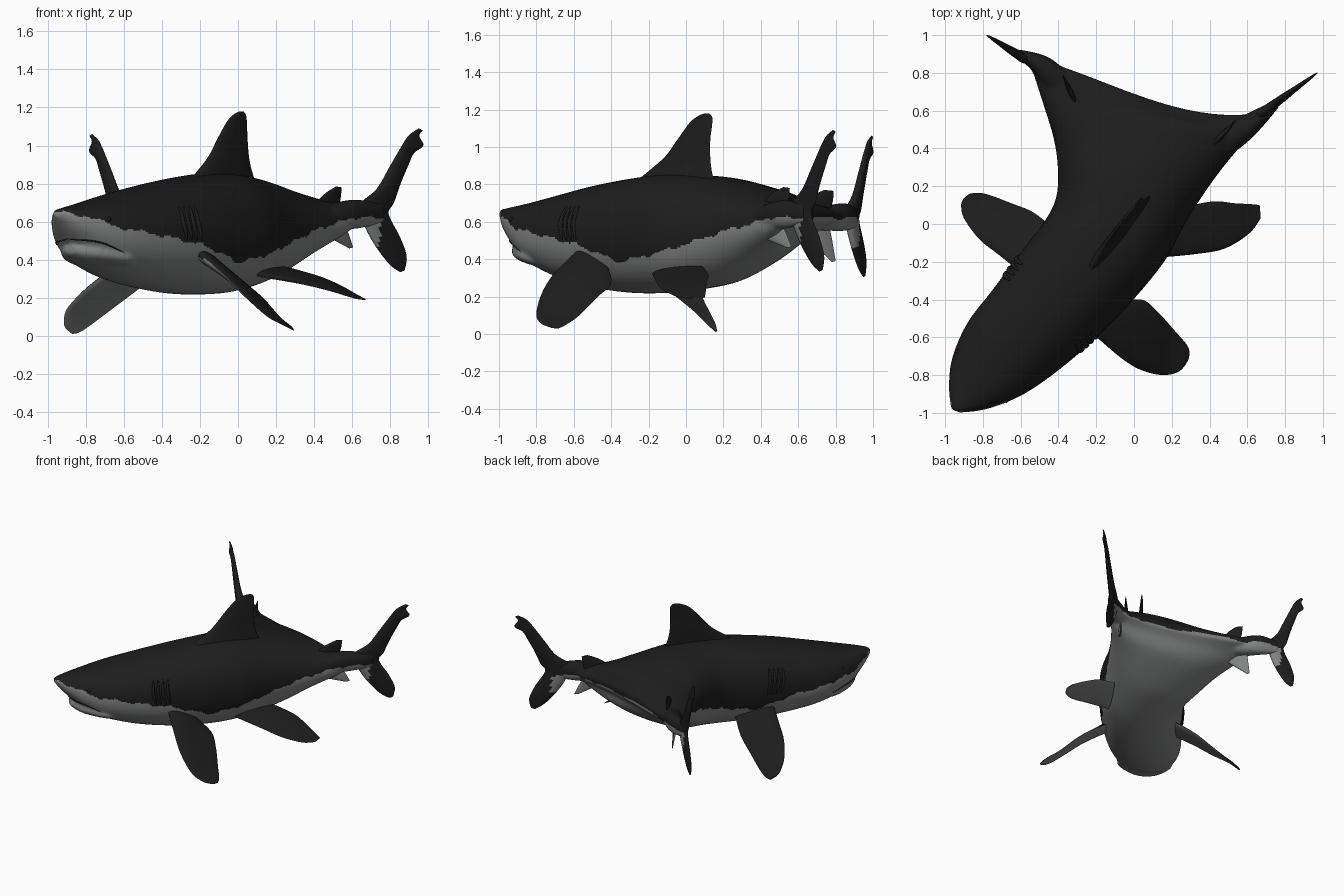
import bpy, bmesh, math
from mathutils import Vector

if "Cube" in bpy.data.objects:
    bpy.data.objects.remove(bpy.data.objects["Cube"], do_unlink=True)


def material(name, color):
    m = bpy.data.materials.new(name)
    m.use_nodes = True
    m.diffuse_color = color
    m.node_tree.nodes["Principled BSDF"].inputs["Base Color"].default_value = color
    return m


DARK = material("charcoal back", (0.012, 0.012, 0.012, 1))
PALE = material("grey belly", (0.22, 0.23, 0.225, 1))


def refine(rows, n):
    """Catmull-Rom interpolation of whole station rows."""
    rows = [Vector(r) for r in rows]
    out = []
    for i in range(len(rows) - 1):
        a, b, c = rows[max(i - 1, 0)], rows[i], rows[i + 1]
        d = rows[min(i + 2, len(rows) - 1)]
        for k in range(n):
            t = k / n
            out.append(b + (c - a) * (t / 2) + (a * 2 - b * 5 + c * 4 - d) * (t * t / 2)
                       + (b * 3 - a - c * 3 + d) * (t ** 3 / 2))
    return out + [rows[-1]]


def skin(bm, rings):
    """Bridge closed rings and cap both ends with strips that follow their curve."""
    vs = [[bm.verts.new(p) for p in ring] for ring in rings]
    n = len(vs[0])
    for a, b in zip(vs, vs[1:]):
        for i in range(n):
            j = (i + 1) % n
            bm.faces.new((a[i], a[j], b[j], b[i]))
    for ring in (vs[0], vs[-1]):
        bm.faces.new((ring[0], ring[1], ring[-1]))
        for k in range(1, n // 2 - 1):
            bm.faces.new((ring[k], ring[k + 1], ring[n - k - 1], ring[n - k]))
        m = n // 2
        bm.faces.new((ring[m - 1], ring[m], ring[m + 1]))


def finish(name, bm, mats):
    bmesh.ops.recalc_face_normals(bm, faces=bm.faces)
    me = bpy.data.meshes.new(name)
    bm.to_mesh(me)
    bm.free()
    ob = bpy.data.objects.new(name, me)
    bpy.context.collection.objects.link(ob)
    for m in mats:
        me.materials.append(m)
    return ob


def activate(ob):
    bpy.ops.object.select_all(action='DESELECT')
    ob.select_set(True)
    bpy.context.view_layer.objects.active = ob


def shade(ob):
    activate(ob)
    bpy.ops.object.shade_smooth_by_angle(angle=math.radians(60))


def body_rings(rows, n=48):
    """Rows: left x, y, right x, y, top, bottom, backward bulge."""
    rings = []
    for lx, ly, rx, ry, top, bot, bulge in refine(rows, 5):
        ring = []
        for k in range(n):
            c, s = math.cos(math.tau * k / n), math.sin(math.tau * k / n)
            c = math.copysign(abs(c) ** 0.9, c)
            s = math.copysign(abs(s) ** 0.9, s)
            b = bulge * (1 - c * c) * (1 + 0.9 * c)
            ring.append((lx * (1 - c) / 2 + rx * (1 + c) / 2 + 0.2 * b,
                         ly * (1 - c) / 2 + ry * (1 + c) / 2 + b,
                         (top + bot) / 2 + s * (top - bot) / 2))
        rings.append(ring)
    return rings


# Forked body
bm = bmesh.new()
skin(bm, body_rings([
    (-.97, -.98, -.92, -1.0, .665, .625, 0),
    (-.98, -.85, -.78, -.98, .68, .51, 0),
    (-.96, -.70, -.60, -.91, .705, .38, 0),
    (-.88, -.52, -.42, -.79, .745, .30, 0),
    (-.75, -.35, -.23, -.63, .79, .25, 0),
    (-.60, -.15, -.03, -.43, .83, .22, 0),
    (-.47, .02, .16, -.20, .855, .22, 0),
    (-.41, .15, .27, .00, .85, .24, .02),
    (-.405, .32, .37, .16, .83, .28, .04),
    (-.43, .47, .48, .31, .79, .36, .05),
    (-.48, .63, .60, .45, .75, .45, .02),
    (-.53, .78, .68, .53, .70, .55, -.04),
    (-.57, .89, .74, .60, .65, .60, -.08)]))
# Tail stalks
skin(bm, body_rings([(.34, .44, .48, .34, .67, .57, 0), (.55, .56, .63, .46, .715, .56, 0),
                     (.748, .656, .772, .624, .70, .59, 0)]))
skin(bm, body_rings([(-.42, .62, -.24, .68, .66, .56, 0), (-.53, .80, -.43, .87, .70, .55, 0),
                     (-.63, .89, -.61, .925, .67, .57, 0)]))
# Lower jaw
skin(bm, body_rings([(-.91, -.87, -.85, -.92, .47, .43, 0), (-.93, -.77, -.73, -.93, .49, .39, 0),
                     (-.90, -.64, -.57, -.87, .46, .36, 0), (-.78, -.55, -.50, -.74, .43, .33, 0)]))
body = finish("body", bm, [DARK, PALE])
activate(body)
mod = body.modifiers.new("merge", 'REMESH')
mod.mode = 'VOXEL'
mod.voxel_size = 0.009
bpy.ops.object.modifier_apply(modifier=mod.name)
mod = body.modifiers.new("relax", 'SMOOTH')
mod.factor = 0.5
mod.iterations = 12
bpy.ops.object.modifier_apply(modifier=mod.name)

# Countershading line along the body, following both tails
LINE = [(-1.36, .65), (-1.25, .63), (-1.12, .575), (-.85, .53), (-.55, .48), (-.25, .385),
        (0, .43), (.25, .50), (.42, .55), (.75, .622), (1.2, .618)]


def line_height(u):
    for (a, za), (b, zb) in zip(LINE, LINE[1:]):
        if u < b:
            return za + (zb - za) * max(0, (u - a) / (b - a))
    return LINE[-1][1]


for p in body.data.polygons:
    c = p.center
    u = max((c.x + c.y) * 0.707, 1.3 * c.y - 0.1)
    ripple = 0.007 * math.sin(u * 31) + 0.004 * math.sin(u * 73 + c.x * 9)
    p.material_index = int(c.z < line_height(u) + ripple)
shade(body)


def fin(name, rows, rule=None, n=10):
    """Rows: leading point, trailing point, thickness."""
    rows = refine(rows, 5)
    rings = []
    for i, r in enumerate(rows):
        a, b = Vector(r[:3]), Vector(r[3:6])
        p, q = rows[max(i - 1, 0)], rows[min(i + 1, len(rows) - 1)]
        span = Vector(q[:3]) + Vector(q[3:6]) - Vector(p[:3]) - Vector(p[3:6])
        nor = (b - a).cross(span).normalized()
        ring = []
        for k in range(2 * n):
            ang = math.pi * k / n
            t = (1 - math.cos(ang)) / 2
            ring.append(a.lerp(b, t) + nor * (r[6] * math.sin(ang) * (1 - 0.55 * t)))
        rings.append(ring)
    bm = bmesh.new()
    skin(bm, rings)
    ob = finish(name, bm, [DARK, PALE])
    if rule:
        for p in ob.data.polygons:
            p.material_index = int(rule(p))
    shade(ob)


def underside(p):
    return p.normal.z < -0.1


# Paired and belly fins
fin("left_pectoral_fin", [
    (-.23, -.57, .45, -.10, -.42, .37, .045), (-.08, -.70, .33, .04, -.40, .27, .03),
    (.03, -.77, .22, .13, -.47, .20, .022), (.15, -.80, .11, .22, -.57, .10, .015),
    (.24, -.78, .06, .28, -.64, .05, .009), (.285, -.725, .035, .295, -.68, .03, .004)], underside)
fin("right_pectoral_fin", [
    (-.57, -.28, .42, -.42, -.03, .33, .045), (-.72, -.16, .31, -.53, .06, .24, .03),
    (-.82, -.08, .23, -.65, .11, .15, .022), (-.90, .03, .14, -.77, .155, .06, .015),
    (-.915, .10, .07, -.83, .165, .02, .009), (-.905, .13, .04, -.87, .16, .01, .004)], underside)
fin("side_belly_fin", [
    (.10, -.18, .32, .26, .09, .36, .028), (.32, -.16, .28, .42, .12, .315, .02),
    (.48, -.13, .24, .53, .11, .27, .014), (.61, -.05, .20, .62, .105, .22, .009),
    (.67, .03, .19, .665, .10, .195, .004)], underside)

# Dorsal fins
fin("dorsal_fin", [
    (-.28, -.30, .79, .10, .16, .79, .055), (-.21, -.20, .87, .075, .14, .86, .04),
    (-.15, -.11, .95, .058, .13, .94, .03), (-.105, -.045, 1.04, .05, .13, 1.04, .022),
    (-.055, .02, 1.13, .047, .14, 1.12, .014), (-.02, .065, 1.165, .042, .14, 1.16, .009),
    (.005, .095, 1.178, .03, .125, 1.178, .004)])
fin("left_small_dorsal", [(.40, .40, .69, .53, .54, .67, .02), (.46, .46, .75, .54, .55, .73, .014),
                          (.515, .52, .785, .545, .555, .78, .004)])
fin("right_small_dorsal", [(-.30, .62, .68, -.37, .77, .66, .02), (-.325, .68, .74, -.375, .785, .71, .014),
                           (-.35, .74, .77, -.375, .79, .765, .004)])

# Anal fins
fin("left_anal_fin", [(.37, .30, .57, .54, .50, .59, .025), (.49, .42, .51, .575, .53, .55, .016),
                      (.585, .54, .46, .605, .565, .465, .004)], lambda p: True)
fin("right_anal_fin", [(-.34, .58, .58, -.44, .76, .60, .025), (-.38, .68, .48, -.435, .78, .51, .016),
                       (-.425, .78, .385, -.435, .80, .39, .004)], lambda p: True)

# Tail fins: leading distance, height, trailing distance, height, thickness
CAUDAL = [(.66, .335, .73, .345, .006), (.49, .38, .76, .42, .016), (.26, .49, .66, .52, .025),
          (.11, .60, .49, .64, .033), (.06, .69, .57, .70, .033), (.31, .77, .67, .80, .028),
          (.51, .89, .79, .90, .021), (.69, 1.0, .87, .96, .016), (.74, 1.03, 1.01, 1.0, .012),
          (.81, 1.06, .95, 1.05, .01), (.94, 1.09, 1.0, 1.08, .005)]


def tail(name, ox, oy, dx, dy, drop):
    rows = [(ox + dx * a, oy + dy * a, za - drop, ox + dx * b, oy + dy * b, zb - drop, th)
            for a, za, b, zb, th in CAUDAL]
    fin(name, rows, lambda p: 0.47 < p.center.z < 0.61 and (p.center.x - ox) / dx < 0.36)


tail("left_tail_fin", .62, .545, .35, .255, 0)
tail("right_tail_fin", -.54, .85, -.24, .15, .03)


# Details laid on the skin
def snap(p):
    return body.closest_point_on_mesh(Vector(p))[1]


def ridge(name, pts, radius):
    cu = bpy.data.curves.new(name, 'CURVE')
    cu.dimensions = '3D'
    cu.bevel_depth = radius
    cu.bevel_resolution = 2
    sp = cu.splines.new('POLY')
    path = [snap(p) for p in refine(pts, 6)]
    sp.points.add(len(path) - 1)
    for i, (q, p) in enumerate(zip(sp.points, path)):
        q.co = (*p, 1)
        q.radius = 0.25 + 0.75 * math.sin(math.pi * i / (len(path) - 1))
    cu.materials.append(DARK)
    bpy.context.collection.objects.link(bpy.data.objects.new(name, cu))


for side in ("left", "right"):
    def at(x, y, z):
        return (x, y, z) if side == "left" else (y, x, z)
    for i in range(4):
        o = 0.025 * i
        ridge(f"{side}_gill_{i + 1}", [at(-.30 + o, -.65 + o, .69), at(-.27 + o, -.69 + o, .60),
                                       at(-.24 + o, -.69 + o, .50)], .012)
    ridge(f"{side}_mouth", [(-.91, -.92, .49), at(-.80, -.95, .495), at(-.70, -.94, .48),
                            at(-.60, -.88, .44)], .005)
    # Eye
    bm = bmesh.new()
    bmesh.ops.create_uvsphere(bm, u_segments=16, v_segments=10, radius=.012)
    eye = finish(f"{side}_eye", bm, [DARK])
    eye.location = snap(at(-.67, -.95, .62))
    shade(eye)
